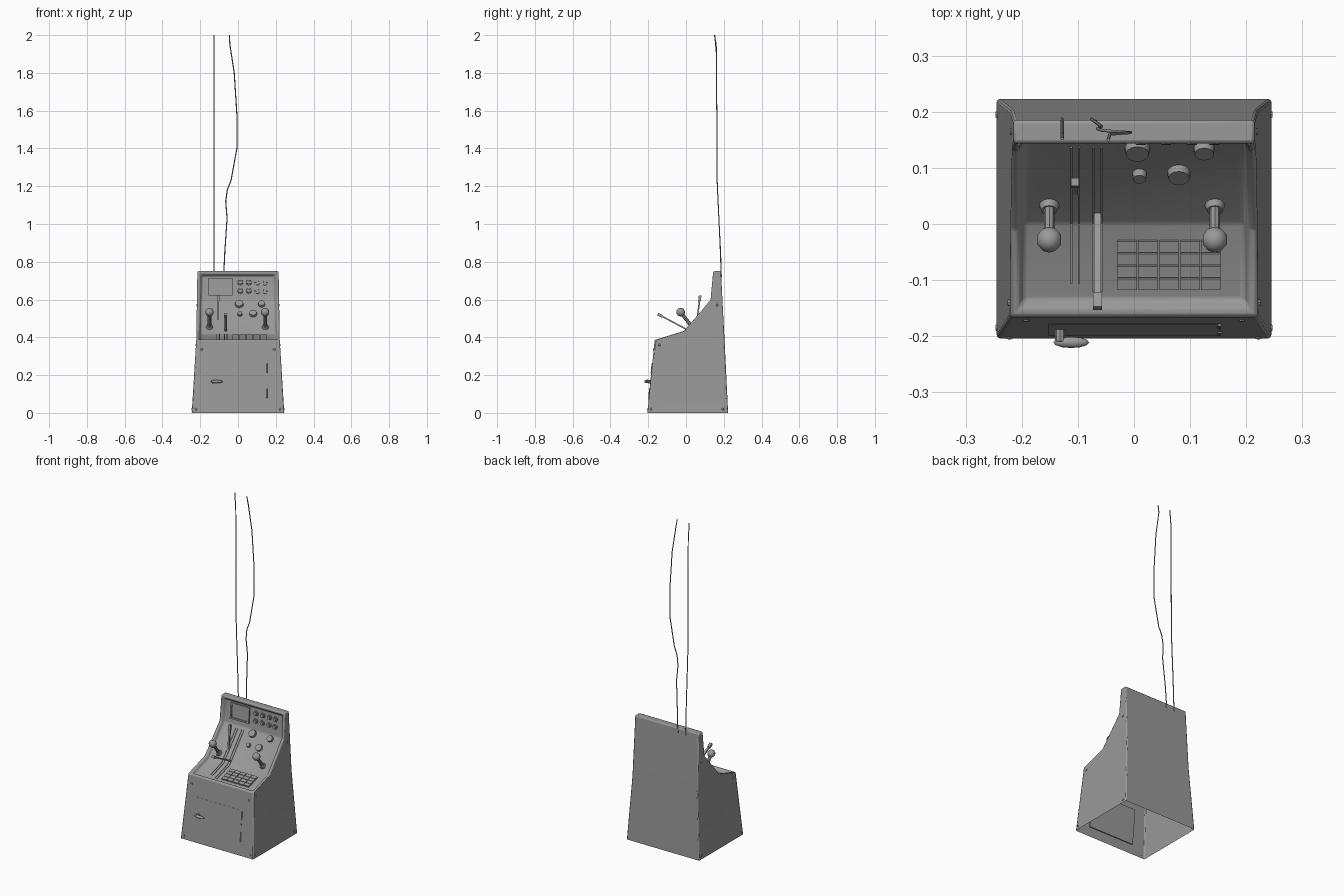
import bpy, bmesh, math
from mathutils import Vector, Matrix, Quaternion
from mathutils.bvhtree import BVHTree

cube = bpy.data.objects.get("Cube")
if cube:
    bpy.data.objects.remove(cube, do_unlink=True)

grey = bpy.data.materials.new("mid_grey")
grey.use_nodes = True
grey.diffuse_color = (0.32, 0.32, 0.32, 1)
grey.node_tree.nodes["Principled BSDF"].inputs["Base Color"].default_value = (0.32, 0.32, 0.32, 1)


def finish(bm, name, bevel=0.0):
    mesh = bpy.data.meshes.new(name)
    bm.to_mesh(mesh)
    bm.free()
    ob = bpy.data.objects.new(name, mesh)
    bpy.context.collection.objects.link(ob)
    mesh.materials.append(grey)
    if bevel:
        mod = ob.modifiers.new("Bevel", 'BEVEL')
        mod.width, mod.segments = bevel, 2
        mod.limit_method, mod.angle_limit = 'ANGLE', math.radians(25)
    bpy.ops.object.select_all(action='DESELECT')
    ob.select_set(True)
    bpy.context.view_layer.objects.active = ob
    bpy.ops.object.shade_smooth_by_angle(angle=math.radians(40))
    return ob


def place(loc, normal, lift=0.0):
    """Frame on a surface: local z along the normal, local y upward."""
    n = Vector(normal).normalized()
    return Matrix.Translation(Vector(loc) + n * lift) @ n.to_track_quat('Z', 'Y').to_matrix().to_4x4()


def box(bm, frame, sx, sy, sz):
    bmesh.ops.create_cube(bm, size=1, matrix=frame @ Matrix.Diagonal((sx, sy, sz, 1)))


def disc(bm, frame, r1, r2, h, seg=12):
    bmesh.ops.create_cone(bm, cap_ends=True, segments=seg, radius1=r1, radius2=r2, depth=h, matrix=frame)


def rod(bm, a, b, r, seg=8):
    a, b = Vector(a), Vector(b)
    disc(bm, place((a + b) / 2, b - a), r, r, (b - a).length, seg)


def bar(bm, a, b, w, t, lift=0.0):
    """Rectangular bar between two points of one x."""
    a, b = Vector(a), Vector(b)
    d = (b - a).normalized()
    up = Vector((1, 0, 0)).cross(d)
    frame = Matrix((Vector((1, 0, 0)), d, up)).transposed().to_4x4()
    box(bm, Matrix.Translation((a + b) / 2 + up * lift) @ frame, w, (b - a).length, t)


# Cabinet shell: side profile with tapered width, open underneath
profile = [(-0.204, 0), (-0.166, 0.386), (-0.01, 0.434), (0.13, 0.598),
           (0.144, 0.75), (0.185, 0.75), (0.204, 0.386), (0.223, 0)]


def half_width(z):
    return 0.245 - 0.024 * z / 0.386 if z < 0.387 else 0.221 - 0.006 * (z - 0.386) / 0.364


bm = bmesh.new()
left, right = [[bm.verts.new((s * half_width(z), y, z)) for y, z in profile] for s in (1, -1)]
strip = [bm.faces.new((left[i], left[i + 1], right[i + 1], right[i])) for i in range(7)]
for side in (left, right):
    bm.faces.new((side[0], side[1], side[6], side[7]))
    bm.faces.new(side[1:7])
bmesh.ops.recalc_face_normals(bm, faces=bm.faces)
# Recessed control panel
panel = strip[1:4]
bmesh.ops.inset_region(bm, faces=panel, thickness=0.014, use_even_offset=True)
bmesh.ops.inset_region(bm, faces=panel, thickness=0.012, depth=-0.02, use_even_offset=True)
bm.normal_update()
tree = BVHTree.FromBMesh(bm)
finish(bm, "cabinet", 0.006)


def down(x, y):
    return tree.ray_cast(Vector((x, y, 1)), Vector((0, 0, -1)))[:2]


def front(x, z):
    return tree.ray_cast(Vector((x, -1, z)), Vector((0, 1, 0)))[:2]


# Screen with raised frame
bm = bmesh.new()
f = place(*front(-0.093, 0.667))
for s in (1, -1):
    box(bm, f @ Matrix.Translation((s * 0.059, 0, 0.002)), 0.009, 0.094, 0.014)
    box(bm, f @ Matrix.Translation((0, s * 0.0425, 0.002)), 0.109, 0.009, 0.014)
box(bm, f, 0.109, 0.076, 0.006)
finish(bm, "screen")

# Two rows of small dials
bm = bmesh.new()
for x in (0.012, 0.057, 0.103, 0.143):
    for z in (0.645, 0.69):
        f = place(*front(x, z), 0.003)
        disc(bm, f, 0.015, 0.014, 0.008)
        disc(bm, f @ Matrix.Translation((0, 0, 0.006)), 0.01, 0.009, 0.008)
finish(bm, "indicator_dials")

# Round knobs on the slope
bm = bmesh.new()
for x, y, r in ((0.006, 0.135, 0.023), (0.125, 0.135, 0.019), (0.01, 0.09, 0.013), (0.08, 0.092, 0.021)):
    disc(bm, place(*down(x, y), 0.006), r, r * 0.9, 0.016, 14)
finish(bm, "knobs")

# Keypad
bm = bmesh.new()
for col in range(5):
    for row in range(4):
        f = place(*down(-0.012 + col * 0.0372, -0.105 + row * 0.0222), 0.003)
        box(bm, f, 0.034, 0.0205, 0.012)
finish(bm, "keypad_buttons")

# Lever tracks that follow the bent panel
bm = bmesh.new()
for x, y0 in ((-0.105, -0.105), (-0.065, -0.12)):
    pts = [down(x, y)[0] for y in (y0, 0.0015, 0.138)]
    for a, b in zip(pts, pts[1:]):
        for s in (-0.007, 0.007):
            off = Vector((s, 0, 0))
            bar(bm, a + off, b + off, 0.004, 0.006)
finish(bm, "lever_tracks")

# Flat sliding levers
bm = bmesh.new()
bar(bm, (-0.065, 0.03, 0.428), (-0.065, -0.14, 0.518), 0.012, 0.008)
bar(bm, (-0.065, -0.125, 0.51), (-0.065, -0.15, 0.523), 0.016, 0.014)
bar(bm, (-0.105, 0.055, 0.47), (-0.105, 0.073, 0.6), 0.01, 0.008)
bar(bm, (-0.105, 0.071, 0.59), (-0.105, 0.075, 0.622), 0.014, 0.014)
finish(bm, "slide_levers")

# Ball-topped joysticks
for name, x in (("right_joystick", -0.151), ("left_joystick", 0.144)):
    bm = bmesh.new()
    base, n = down(x, 0.033)
    ball = Vector((x, -0.028, 0.533))
    disc(bm, place(base, n, 0.005), 0.019, 0.014, 0.014)
    rod(bm, base, ball, 0.0095)
    bmesh.ops.create_uvsphere(bm, u_segments=10, v_segments=7, radius=0.023,
                              matrix=place(ball, ball - base))
    finish(bm, name)

# Front service door, showing on the inside too
bm = bmesh.new()
box(bm, place(*front(0, 0.16), -0.003), 0.305, 0.21, 0.008)
finish(bm, "service_door")
bm = bmesh.new()
for z in (0.105, 0.235):
    a, b = front(0.152, z - 0.025)[0], front(0.152, z + 0.025)[0]
    rod(bm, a, b, 0.004)
finish(bm, "door_hinges")

# Door handle
bm = bmesh.new()
p, n = front(-0.132, 0.165)
rod(bm, p, p + n * 0.022, 0.009)
bmesh.ops.create_uvsphere(bm, u_segments=12, v_segments=8, radius=1,
                          matrix=Matrix.Translation((-0.112, -0.211, 0.166)) @ Matrix.Diagonal((0.032, 0.01, 0.009, 1)))
finish(bm, "door_handle")

# Corner screws on front and sides
bm = bmesh.new()
for s in (1, -1):
    for x, z in ((0.192, 0.335), (0.222, 0.02)):
        disc(bm, place(*front(s * x, z), 0.001), 0.007, 0.005, 0.004, 8)
    for y, z in ((-0.185, 0.02), (0.195, 0.02), (-0.14, 0.36), (0.165, 0.57)):
        p, n = tree.ray_cast(Vector((s, y, z)), Vector((-s, 0, 0)))[:2]
        disc(bm, place(p, n, 0.001), 0.007, 0.005, 0.004, 8)
finish(bm, "corner_screws")

# Hanging cables rising from the back
straight = [(-0.128, 0.187, 0.72), (-0.128, 0.18, 0.9), (-0.128, 0.165, 1.22),
            (-0.128, 0.161, 1.9), (-0.128, 0.152, 2)]
wavy = [(-0.076, 0.187, 0.72), (-0.07, 0.183, 0.85), (-0.058, 0.174, 1.03), (-0.065, 0.17, 1.12),
        (-0.057, 0.167, 1.18), (-0.037, 0.165, 1.23), (-0.006, 0.163, 1.4), (-0.006, 0.163, 1.58),
        (-0.02, 0.162, 1.8), (-0.043, 0.16, 1.95), (-0.046, 0.15, 2)]
for name, pts in (("straight_cable", straight), ("wavy_cable", wavy)):
    curve = bpy.data.curves.new(name, 'CURVE')
    curve.dimensions = '3D'
    curve.bevel_depth, curve.bevel_resolution, curve.use_fill_caps = 0.003, 1, True
    line = curve.splines.new('POLY')
    line.points.add(len(pts) - 1)
    for point, co in zip(line.points, pts):
        point.co = (*co, 1)
    curve.materials.append(grey)
    ob = bpy.data.objects.new(name, curve)
    bpy.context.collection.objects.link(ob)
    bpy.ops.object.select_all(action='DESELECT')
    ob.select_set(True)
    bpy.context.view_layer.objects.active = ob
    bpy.ops.object.convert(target='MESH')
